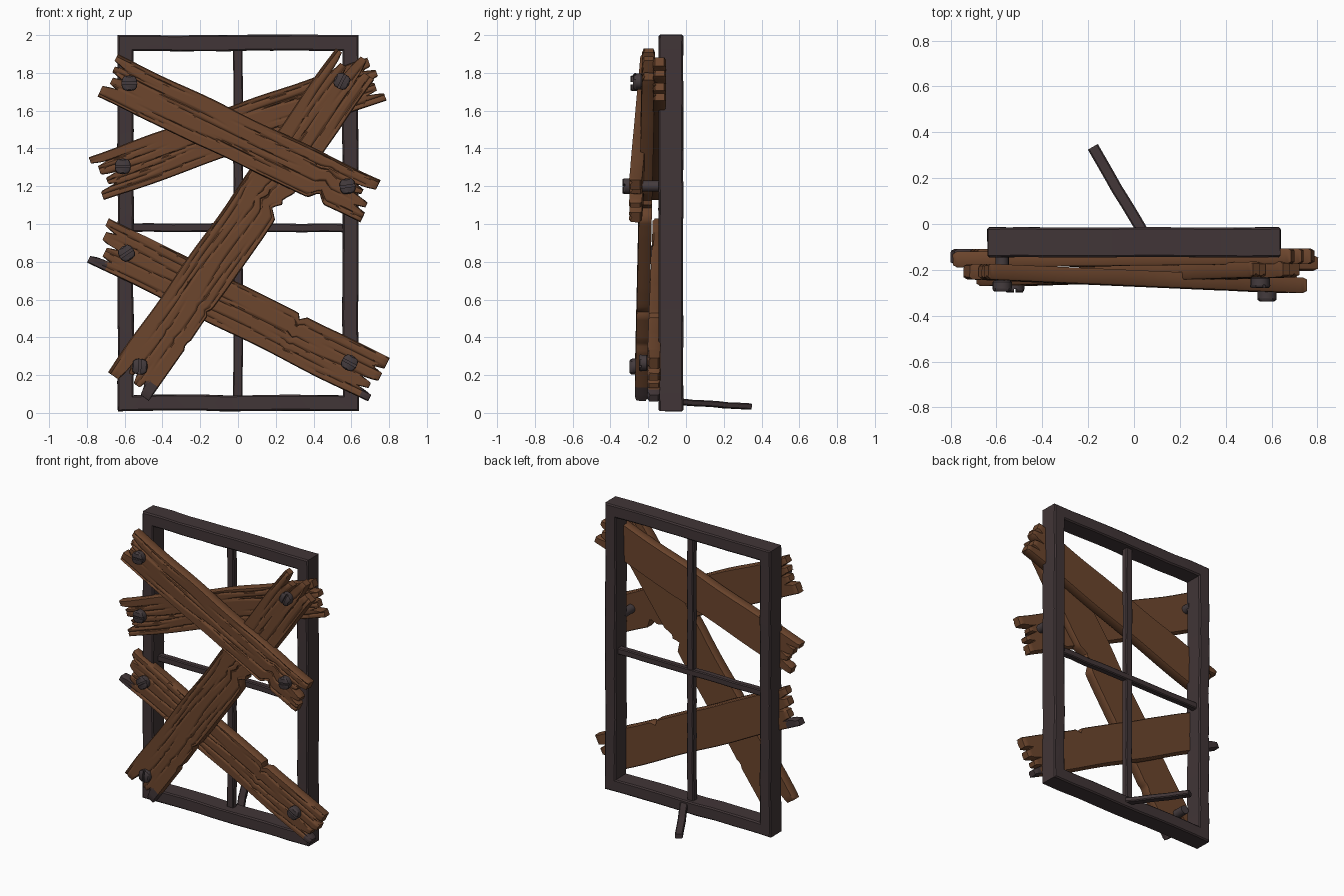
import bpy, bmesh, math, random
from mathutils import Vector

if "Cube" in bpy.data.objects:
    bpy.data.objects.remove(bpy.data.objects["Cube"])
random.seed(4)

def material(name, rgb):
    m = bpy.data.materials.new(name)
    m.diffuse_color = (*rgb, 1)
    m.use_nodes = True
    m.node_tree.nodes["Principled BSDF"].inputs["Base Color"].default_value = m.diffuse_color
    return m

WOOD = material("brown wood", (0.15, 0.06, 0.026))
DARK = material("dark frame", (0.053, 0.036, 0.038))
METAL = material("bolt metal", (0.058, 0.044, 0.047))

def finish(name, bm, mats, angle=35):
    bmesh.ops.recalc_face_normals(bm, faces=bm.faces)
    me = bpy.data.meshes.new(name)
    bm.to_mesh(me)
    bm.free()
    for m in mats:
        me.materials.append(m)
    ob = bpy.data.objects.new(name, me)
    bpy.context.collection.objects.link(ob)
    bpy.ops.object.select_all(action='DESELECT')
    ob.select_set(True)
    bpy.context.view_layer.objects.active = ob
    bpy.ops.object.shade_smooth_by_angle(angle=math.radians(angle))
    return ob

def skin(bm, rings, closed):
    n = len(rings[0])
    for a in range(len(rings) - (0 if closed else 1)):
        r, q = rings[a], rings[(a + 1) % len(rings)]
        for k in range(n):
            bm.faces.new((r[k], r[(k + 1) % n], q[(k + 1) % n], q[k]))
    if not closed:
        bm.faces.new(rings[0])
        bm.faces.new(rings[-1])

def chamfered(a, b, c):
    """Chamfered rectangle cross-section a x b, centred."""
    a, b = a / 2, b / 2
    return [(-a + c, -b), (a - c, -b), (a, -b + c), (a, b - c),
            (a - c, b), (-a + c, b), (-a, b - c), (-a, -b + c)]

def jit(k=0.003):
    return random.uniform(-k, k)

# Outer frame: one mitred, slightly worn ring
def frame():
    bm = bmesh.new()
    corners = [(-1, -1), (1, -1), (1, 1), (-1, 1)]
    section = chamfered(0.084, 0.13, 0.008)
    rings = []
    for i in range(4):
        c0, c1 = corners[i], corners[(i + 1) % 4]
        segs = 9 if i % 2 == 0 else 13
        for j in range(segs):
            t, ring = j / segs, []
            dx, dy = jit(), jit(0.002)
            for w, d in section:
                hx, hz = 0.595 + w, 0.953 + w
                x = hx * (c0[0] + (c1[0] - c0[0]) * t)
                z = hz * (c0[1] + (c1[1] - c0[1]) * t)
                n = (1 if c1[0] == c0[0] else 0, 1 if c1[1] == c0[1] else 0)
                ring.append(bm.verts.new((x + n[0] * dx + jit(.001), -0.08 + d + dy,
                                          1.005 + z + n[1] * dx + jit(.001))))
            rings.append(ring)
    skin(bm, rings, True)
    finish("window_frame", bm, [DARK], 25)

# Thin worn bars
def bar(name, p0, p1, w, d, segs=10):
    bm = bmesh.new()
    p0, p1 = Vector(p0), Vector(p1)
    t = (p1 - p0).normalized()
    side = t.cross(Vector((0, 1, 0)) if abs(t.y) < .5 else Vector((0, 0, 1))).normalized()
    dep = t.cross(side)
    rings = []
    for j in range(segs + 1):
        c = p0.lerp(p1, j / segs) + side * jit(.002) + dep * jit(.002)
        rings.append([bm.verts.new(c + side * a + dep * b) for a, b in chamfered(w, d, .006)])
    skin(bm, rings, False)
    finish(name, bm, [DARK], 25)

def end_inset(v, spec):
    cuts, insets, slot = spec
    k = sum(v > c for c in cuts)
    near = min(abs(v - c) for c in cuts)
    return insets[k] + slot * max(0, 1 - near / 0.05)

# Split, grooved planks: v runs across (0 = lower edge), s along the length
def plank(name, p0, p1, width, left, right, notches, dark, seed):
    rnd = random.Random(seed)
    p0, p1 = Vector(p0), Vector(p1)
    L, along = (p1 - p0).length, (p1 - p0).normalized()
    normal = Vector((0, -1, 0)) - along * along.dot(Vector((0, -1, 0)))
    normal.normalize()
    across = along.cross(normal)
    if across.z < 0:
        across = -across
    grain = [((k + .7) / 7.2 + rnd.uniform(-.03, .03), rnd.uniform(0, 6), rnd.uniform(4, 7),
              rnd.uniform(0, 6)) for k in range(7)]
    NU, NV, th = 96, 48, 0.034
    bm = bmesh.new()
    front, back, info = [], [], {}
    for i in range(NU + 1):
        fr, br = [], []
        for j in range(NV + 1):
            v = j / NV
            a, b = end_inset(v, left), end_inset(v, right)
            s = a + (L - a - b) * i / NU
            lo = .012 * math.sin(s * 9 + seed)
            hi = 1 + .012 * math.sin(s * 11 + 2 * seed)
            for pos, side, depth, w in notches:
                bite = depth * max(0, 1 - abs(s / L - pos) / w)
                lo, hi = (max(lo, bite), hi) if side == 0 else (lo, min(hi, 1 - bite))
            vv = lo + (hi - lo) * v
            groove = 0
            for g, ph, fq, ph2 in grain:
                c = g + .03 * math.sin(s * fq + ph) + .012 * math.sin(s * 13 + ph2)
                on = min(1, max(0, .75 + 1.4 * math.sin(s * 5 + ph2)))
                groove = max(groove, on * math.exp(-((v - c) / .018) ** 2))
            rim = 0.009 if i in (0, NU) or j in (0, NV) else 0
            c = p0 + along * s + across * (vv - .5) * width
            fr.append(bm.verts.new(c + normal * (th - rim - .008 * groove)))
            br.append(bm.verts.new(c - normal * (th - rim)))
            info[fr[-1]] = info[br[-1]] = (s, v)
        front.append(fr)
        back.append(br)
    for g in (front, back):
        for i in range(NU):
            for j in range(NV):
                bm.faces.new((g[i][j], g[i + 1][j], g[i + 1][j + 1], g[i][j + 1]))
    rim = [(i, 0) for i in range(NU)] + [(NU, j) for j in range(NV)] + \
          [(i, NV) for i in range(NU, 0, -1)] + [(0, j) for j in range(NV, 0, -1)]
    for (i, j), (k, l) in zip(rim, rim[1:] + rim[:1]):
        bm.faces.new((front[i][j], front[k][l], back[k][l], back[i][j]))
    # charred tips
    for f in bm.faces:
        s = sum(info[q][0] for q in f.verts) / 4
        v = sum(info[q][1] for q in f.verts) / 4
        for end, v0, v1, reach in dark:
            if v0 <= v <= v1 and (L - s if end else s) < reach:
                f.material_index = 1
    finish(name, bm, [WOOD, DARK], 40)

# Slotted bolts: shaft, washer-like head and two half-discs leaving a slot
def bolt(name, x, z, y_front, ang):
    bm = bmesh.new()
    def prism(levels):
        skin(bm, [[bm.verts.new((x + px, y, z + pz)) for px, pz in pts] for y, pts in levels], False)
    def circle(r, n=16):
        return [(r * math.cos(2 * math.pi * k / n), r * math.sin(2 * math.pi * k / n)) for k in range(n)]
    def half(r, sgn):
        pts = []
        for k in range(9):
            a = math.pi * k / 8
            px, pz = r * math.cos(a), sgn * (r * math.sin(a) + .006 if r * math.sin(a) < .03 else r * math.sin(a))
            pts.append((px * math.cos(ang) - pz * math.sin(ang), px * math.sin(ang) + pz * math.cos(ang)))
        return pts
    prism([(-0.12, circle(.029)), (y_front + .03, circle(.029))])
    prism([(y_front + .048, circle(.036)), (y_front + .042, circle(.042)), (y_front + .014, circle(.042))])
    for sgn in (-1, 1):
        prism([(y_front + .015, half(.042, sgn)), (y_front + .006, half(.040, sgn)), (y_front, half(.032, sgn))])
    finish(name, bm, [METAL], 40)

frame()
bar("vertical_glazing_bar", (0, -.065, .07), (0, -.065, 1.94), .05, .045, 16)
bar("horizontal_glazing_bar", (-.57, -.065, .98), (.57, -.065, .98), .045, .045)
bar("fallen_bar", (.035, -.03, .058), (-.18, .335, .032), .05, .033, 6)

plank("top_plank", (-.69, -.207, 1.785), (.70, -.268, 1.12), .25,
      ([.3, .55, .78], [0, .03, .015, 0], .05), ([.28, .5, .72], [0, .01, .06, .0], .06),
      [(.83, 0, .2, .03), (.81, 0, .1, .01)], [], 1)
plank("upper_rear_plank", (-.75, -.155, 1.24), (.745, -.14, 1.77), .245,
      ([.25, .5, .8], [0, .05, .03, 0], .06), ([.22, .5, .75], [0, .03, .0, .02], .06),
      [], [], 2)
plank("diagonal_plank", (-.58, -.237, .14), (.625, -.198, 1.855), .265,
      ([.25, .5, .7], [0, .03, .06, 0], .05), ([.3, .55, .8], [.02, -.04, .05, 0], .07),
      [(.58, 0, .22, .025), (.61, 0, .12, .03), (.27, 0, .08, .012), (.17, 0, .07, .01)],
      [(0, 0, .28, .08)], 3)
plank("lower_plank", (-.74, -.142, .915), (.745, -.172, .175), .26,
      ([.2, .5, .78], [0, .06, .02, .0], .05), ([.2, .42, .7], [.0, .03, .0, .0], .06),
      [(.69, 1, .14, .014)], [(0, 0, .2, .1), (1, 0, .2, .06)], 5)

for n, b in enumerate([(-.575, 1.745, -.295, 0), (.58, 1.2, -.337, .15), (-.61, 1.305, -.235, 0),
                       (.55, 1.755, -.28, 1.1), (-.52, .245, -.298, 1.5), (-.59, .845, -.225, .6),
                       (.59, .265, -.25, -.5)]):
    bolt(f"bolt_{n + 1}", *b)
